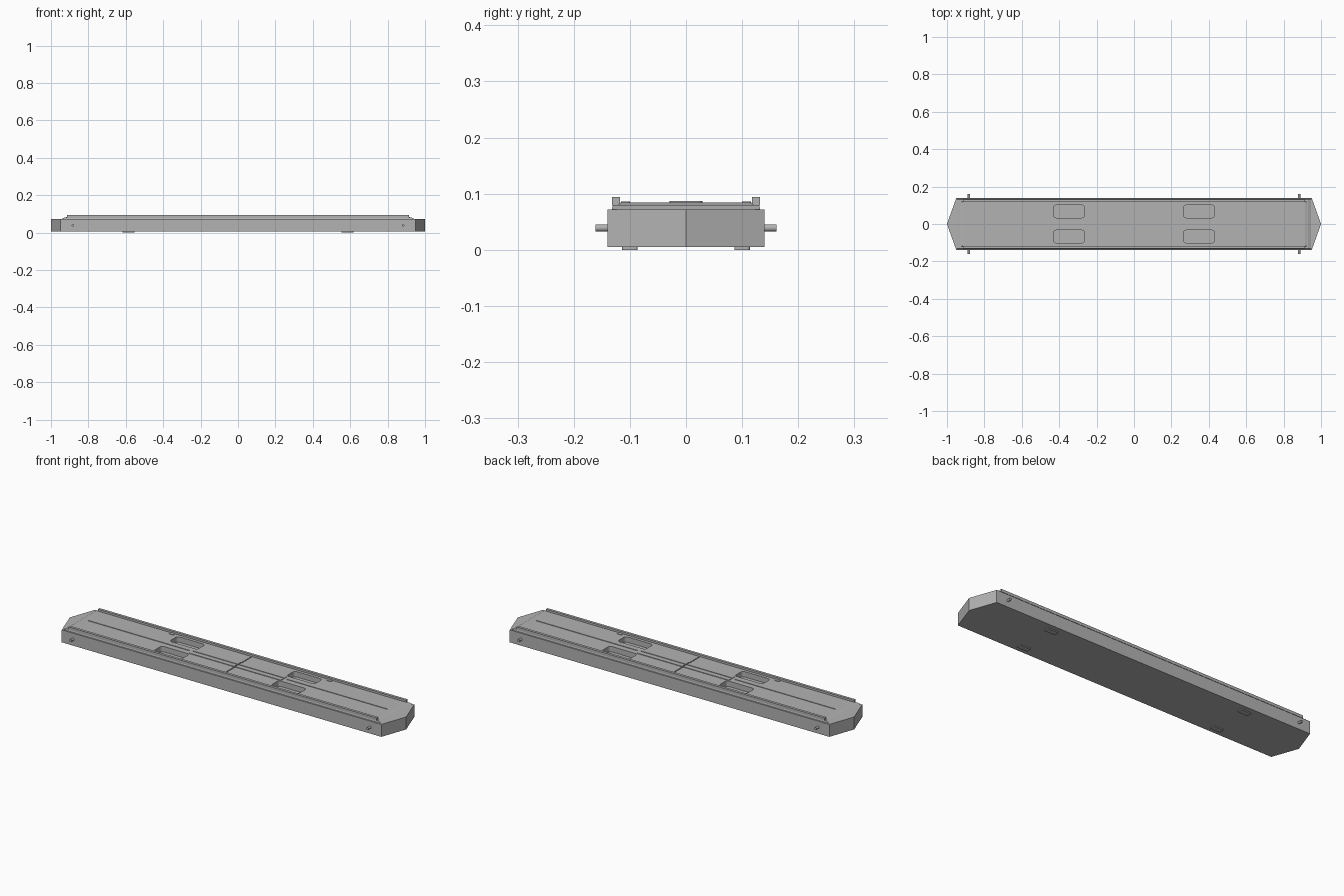
import bpy, bmesh, math

old = bpy.data.objects.get("Cube")
if old:
    bpy.data.objects.remove(old, do_unlink=True)


def material(name, rgb):
    m = bpy.data.materials.new(name)
    m.use_nodes = True
    m.diffuse_color = (*rgb, 1)
    m.node_tree.nodes["Principled BSDF"].inputs["Base Color"].default_value = (*rgb, 1)
    return m


GREY = material("plain grey", (0.45, 0.45, 0.45))


def finish(name, bm):
    bmesh.ops.recalc_face_normals(bm, faces=bm.faces)
    mesh = bpy.data.meshes.new(name)
    bm.to_mesh(mesh)
    bm.free()
    mesh.materials.append(GREY)
    ob = bpy.data.objects.new(name, mesh)
    bpy.context.collection.objects.link(ob)
    return ob


def add_prism(bm, outline, z0, z1, top=None):
    """Loft a closed outline up to a second outline of equal length."""
    low = [bm.verts.new((x, y, z0)) for x, y in outline]
    high = [bm.verts.new((x, y, z1)) for x, y in (top or outline)]
    bm.faces.new(low[::-1])
    bm.faces.new(high)
    n = len(low)
    for i in range(n):
        bm.faces.new((low[i], low[(i + 1) % n], high[(i + 1) % n], high[i]))


def prism(name, *args):
    bm = bmesh.new()
    add_prism(bm, *args)
    return finish(name, bm)


def rect(x0, x1, y0, y1):
    return [(x0, y0), (x1, y0), (x1, y1), (x0, y1)]


def rounded(cx, cy, hx, hy, r, steps=4):
    pts = []
    for k, (sx, sy) in enumerate([(1, 1), (-1, 1), (-1, -1), (1, -1)]):
        for i in range(steps + 1):
            a = math.pi / 2 * (k + i / steps)
            pts.append((cx + sx * (hx - r) + r * math.cos(a),
                        cy + sy * (hy - r) + r * math.sin(a)))
    return pts


def cut(target, cutter):
    mod = target.modifiers.new("cut", "BOOLEAN")
    mod.operation = "DIFFERENCE"
    mod.solver = "EXACT"
    mod.object = cutter


CORNERS = [(sx, sy) for sx in (-1, 1) for sy in (-1, 1)]

# Hull with pointed ends
hull = prism("hull", [(-0.95, -0.14), (0.95, -0.14), (1, 0),
                      (0.95, 0.14), (-0.95, 0.14), (-1, 0)], 0.005, 0.072)

# Deck base and deck plate with sloping ends
base = prism("deck_base", rect(-0.95, 0.95, -0.133, 0.133), 0.07, 0.08,
             rect(-0.93, 0.93, -0.13, 0.13))
deck = prism("deck_plate", rect(-0.93, 0.93, -0.121, 0.121), 0.079, 0.084,
             rect(-0.915, 0.915, -0.117, 0.117))

# Raised plate along the middle
plate = prism("centre_plate", rounded(0, 0, 0.275, 0.029, 0.008), 0.081, 0.087)

# Four pockets sunk into the deck
bm = bmesh.new()
for sx, sy in CORNERS:
    add_prism(bm, rounded(sx * 0.348, sy * 0.067, 0.083, 0.034, 0.015), 0.055, 0.12)
pockets = finish("pocket_cutter", bm)

# Narrow grooves along and across the deck
bm = bmesh.new()
for x0, x1 in [(-0.89, -0.29), (-0.27, 0.27), (0.29, 0.89)]:
    add_prism(bm, rect(x0, x1, -0.0025, 0.0025), 0.0805, 0.12)
grooves = finish("groove_cutter", bm)
cross = prism("cross_groove_cutter", rect(-0.0025, 0.0025, -0.112, 0.112), 0.0805, 0.12)

for part in (hull, base, deck, plate):
    cut(part, pockets)
for part in (deck, plate):
    cut(part, grooves)
    cut(part, cross)
for helper in (pockets, grooves, cross):
    helper.hide_render = True
    helper.hide_viewport = True
    helper.display_type = "WIRE"

# Side rails
for side, sy in (("right", -1), ("left", 1)):
    y0, y1 = sorted((sy * 0.118, sy * 0.132))
    prism("rail_" + side, rect(-0.915, 0.915, y0, y1), 0.079, 0.094)

# Feet, latches and side pins at the four corners
for i, (sx, sy) in enumerate(CORNERS):
    prism(f"foot_{i + 1}", rounded(sx * 0.585, sy * 0.1, 0.032, 0.014, 0.005), 0, 0.007)
    prism(f"latch_{i + 1}", rounded(sx * 0.468, sy * 0.108, 0.014, 0.008, 0.004), 0.082, 0.0865)
    bpy.ops.mesh.primitive_cylinder_add(
        vertices=16, radius=0.0065, depth=0.03,
        location=(sx * 0.883, sy * 0.146, 0.039), rotation=(math.pi / 2, 0, 0))
    pin = bpy.context.object
    pin.name = f"side_pin_{i + 1}"
    pin.data.materials.append(GREY)
    bpy.ops.object.shade_smooth_by_angle()
